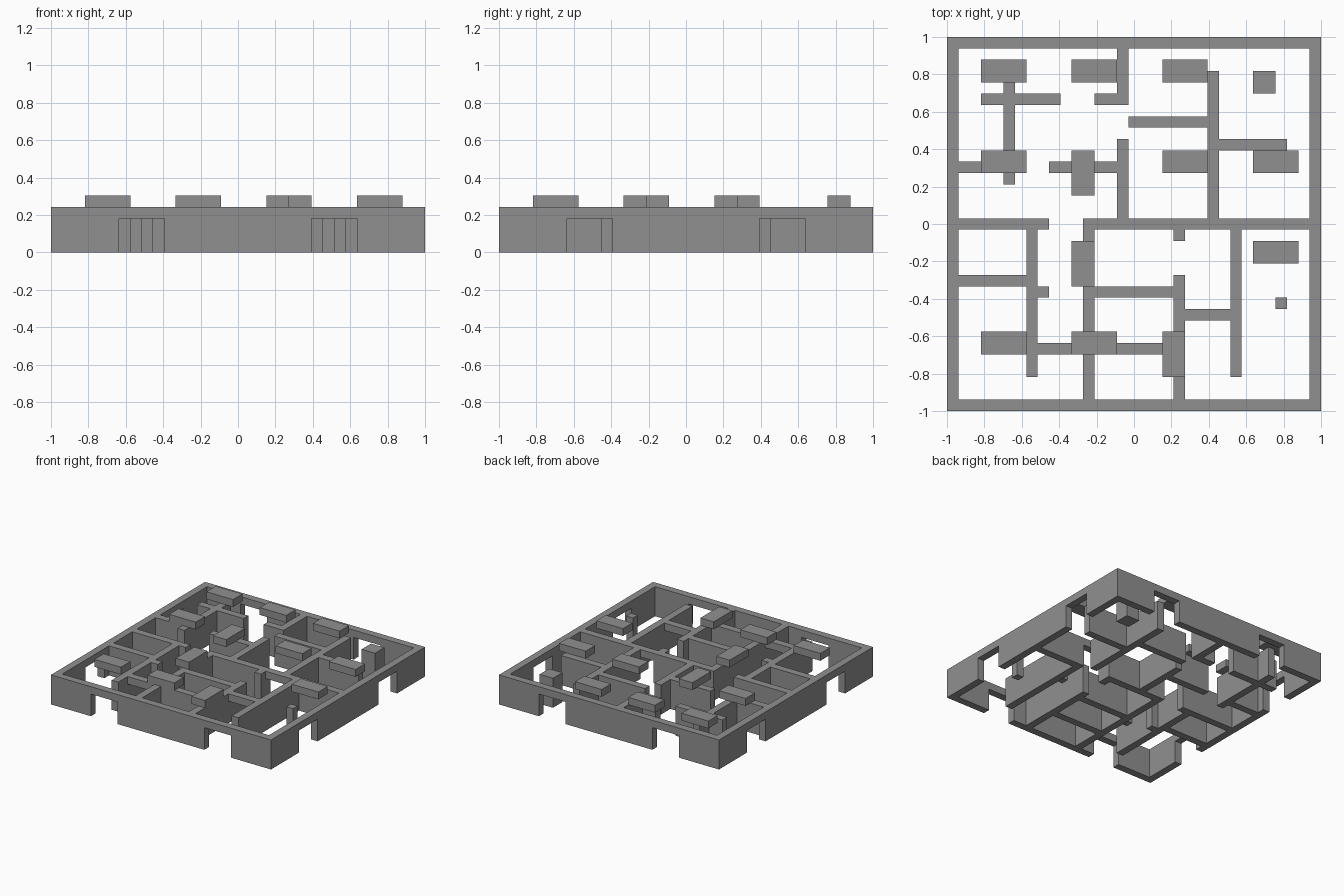
import bpy
import bmesh
from mathutils import Matrix, Vector

cube = bpy.data.objects.get("Cube")
if cube:
    bpy.data.objects.remove(cube, do_unlink=True)

CELLS = 33                # the plan is a square grid, one wall thick per cell
UNIT = 2 / CELLS
WALL, DOOR, BEAM = 4, 3, 5    # heights in cells

grey = bpy.data.materials.new("plain grey")
grey.use_nodes = True
grey.diffuse_color = (0.28, 0.28, 0.28, 1)
grey.node_tree.nodes["Principled BSDF"].inputs["Base Color"].default_value = grey.diffuse_color


def add_box(bm, low, high):
    low, high = Vector(low), Vector(high)
    shift = Vector((-CELLS / 2, -CELLS / 2, 0))
    place = Matrix.Translation(((low + high) / 2 + shift) * UNIT)
    bmesh.ops.create_cube(bm, size=1, matrix=place @ Matrix.Diagonal((*((high - low) * UNIT), 1)))


def make_object(name, boxes):
    bm = bmesh.new()
    for low, high in boxes:
        add_box(bm, low, high)
    mesh = bpy.data.meshes.new(name)
    bm.to_mesh(mesh)
    bm.free()
    mesh.materials.append(grey)
    bpy.context.collection.objects.link(bpy.data.objects.new(name, mesh))


def wall(name, along_x, line, start, end, doors=()):
    """A straight wall one cell thick, with lintels over its doorways."""
    boxes = []

    def piece(a, b, bottom):
        if b > a:
            low, high = (a, line, bottom), (b, line + 1, WALL)
            if not along_x:
                low, high = (line, a, bottom), (line + 1, b, WALL)
            boxes.append((low, high))

    here = start
    for a, b in doors:
        piece(here, a, 0)
        piece(a, b, DOOR)
        here = b
    piece(here, end, 0)
    make_object(name, boxes)


# Outer walls, each with two doorways
gates = [(6, 10), (23, 27)]
last = CELLS - 1
wall("front_wall", True, 0, 0, CELLS, gates)
wall("back_wall", True, last, 0, CELLS, gates)
wall("right_wall", False, 0, 1, last, gates)
wall("left_wall", False, last, 1, last, gates)

# Inner walls running across the plan
wall("middle_wall_short", True, 16, 1, 9)
wall("middle_wall_long", True, 16, 12, last, [(21, 25)])
wall("store_doorway", True, 8, 21, 25, [(21, 25)])
wall("hall_doorway", True, 5, 8, 12, [(8, 12)])
for line, start, end in [(11, 1, 7), (10, 8, 9), (10, 13, 20), (5, 13, 20),
                         (21, 1, 5), (21, 9, 15), (27, 3, 10), (27, 13, 15),
                         (25, 16, 23), (23, 24, 30)]:
    wall("cross_wall", True, line, start, end)

# Inner walls running front to back
for line, start, end in [(7, 3, 16), (12, 1, 16), (20, 1, 12), (20, 15, 16),
                         (25, 3, 16), (5, 20, 27), (5, 28, 30), (15, 17, 24),
                         (15, 27, last), (23, 17, 30)]:
    wall("long_wall", False, line, start, end)

# Free-standing pillars
for name, x, y, size in [("wide_pillar", 27, 28, 2), ("thin_post", 29, 9, 1)]:
    make_object(name, [((x, y, 0), (x + size, y + size, WALL))])

# Overhead blocks level with the wall tops
across = [(3, 29), (11, 29), (19, 29), (3, 21), (19, 21), (27, 21), (27, 13), (3, 5), (11, 5)]
lengthwise = [(11, 19), (11, 11), (19, 3)]
for spots, width, depth in [(across, 4, 2), (lengthwise, 2, 4)]:
    for x, y in spots:
        make_object("overhead_block", [((x, y, WALL), (x + width, y + depth, BEAM))])
